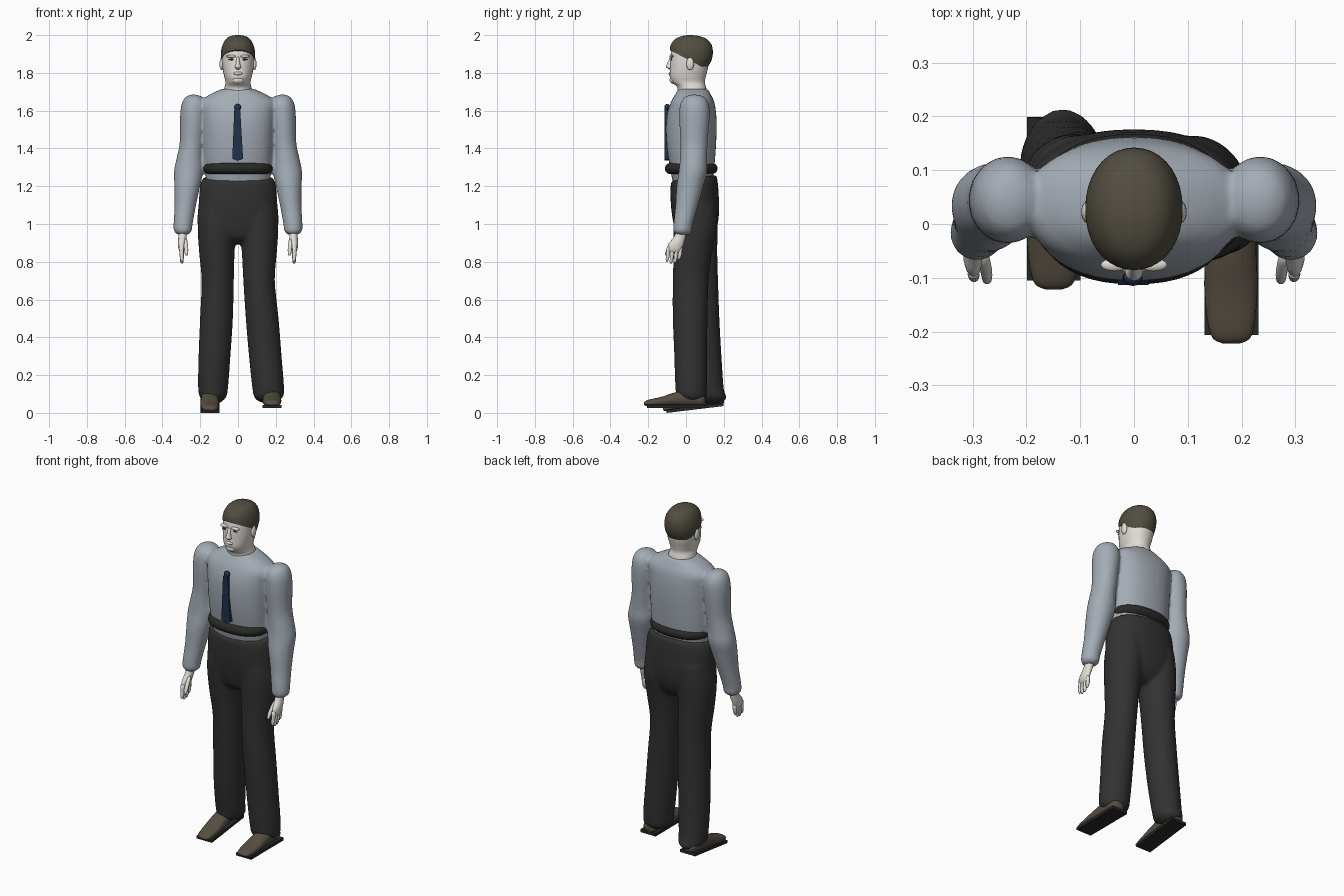
import bpy, bmesh, math
from mathutils import Matrix, Vector


def mat(name, r, g, b):
    m = bpy.data.materials.new(name)
    m.diffuse_color = (r, g, b, 1)
    return m


SHIRT = mat("shirt_grey_blue", 0.37, 0.41, 0.46)
TROUSER = mat("trouser_charcoal", 0.032, 0.032, 0.032)
BELT = mat("belt_black", 0.022, 0.022, 0.021)
SKIN = mat("pale_skin", 0.76, 0.73, 0.68)
HAIR = mat("hair_brown", 0.085, 0.075, 0.053)
SHOE = mat("shoe_brown", 0.095, 0.077, 0.055)
TIE = mat("tie_navy", 0.014, 0.032, 0.07)
EYE = mat("eye_dark", 0.06, 0.055, 0.05)


def spline(p0, p1, p2, p3, t):
    return 0.5 * (2 * p1 + (p2 - p0) * t + (2 * p0 - 5 * p1 + 4 * p2 - p3) * t * t
                  + (3 * p1 - p0 - 3 * p2 + p3) * t ** 3)


def finish(name, bm, m):
    bmesh.ops.recalc_face_normals(bm, faces=bm.faces[:])
    me = bpy.data.meshes.new(name)
    bm.to_mesh(me)
    bm.free()
    me.materials.append(m)
    for p in me.polygons:
        p.use_smooth = True
    ob = bpy.data.objects.new(name, me)
    bpy.context.collection.objects.link(ob)
    return ob


def loft(name, rings, m, axis="z", n=28, steps=4, power=2.0):
    """Closed skin through rounded rings (t, a0, a1, b0, b1) along an axis."""
    full = []
    for i in range(len(rings) - 1):
        q = [rings[max(i - 1, 0)], rings[i], rings[i + 1], rings[min(i + 2, len(rings) - 1)]]
        for k in range(steps):
            full.append([spline(*c, k / steps) for c in zip(*q)])
    full.append(rings[-1])
    bm = bmesh.new()
    loops = []
    for t, a0, a1, b0, b1 in full:
        loop = []
        for k in range(n):
            w = 2 * math.pi * k / n
            c, s = math.cos(w), math.sin(w)
            a = (a0 + a1) / 2 + (a1 - a0) / 2 * math.copysign(abs(c) ** (2 / power), c)
            b = (b0 + b1) / 2 + (b1 - b0) / 2 * math.copysign(abs(s) ** (2 / power), s)
            loop.append(bm.verts.new((a, b, t) if axis == "z" else (a, t, b)))
        loops.append(loop)
    for p, q in zip(loops, loops[1:]):
        for k in range(n):
            bm.faces.new((p[k], p[(k + 1) % n], q[(k + 1) % n], q[k]))
    bm.faces.new(loops[0])
    bm.faces.new(loops[-1])
    return finish(name, bm, m)


def ball(name, loc, size, m, seg=16):
    bm = bmesh.new()
    bmesh.ops.create_uvsphere(bm, u_segments=seg, v_segments=seg // 2 + 2, radius=1)
    bm.transform(Matrix.Translation(loc) @ Matrix.Diagonal((*size, 1)))
    return finish(name, bm, m)


def side(rings, s):
    return rings if s > 0 else [(t, -a1, -a0, b0, b1) for t, a0, a1, b0, b1 in rings]


def fuse(name, parts, voxel=0.01):
    """Join overlapping parts into one continuous skin."""
    bpy.ops.object.select_all(action="DESELECT")
    for p in parts:
        p.select_set(True)
    ob = parts[0]
    bpy.context.view_layer.objects.active = ob
    bpy.ops.object.join()
    ob.name = name
    r = ob.modifiers.new("skin", "REMESH")
    r.mode, r.voxel_size, r.use_smooth_shade = "VOXEL", voxel, True
    sm = ob.modifiers.new("soften", "SMOOTH")
    sm.factor, sm.iterations = 0.5, 3
    for md in ("skin", "soften"):
        bpy.ops.object.modifier_apply(modifier=md)
    return ob


# Shirt: torso and both sleeves in one skin
torso = loft("torso", [
    (1.21, -.165, .165, -.068, .14), (1.3, -.178, .178, -.085, .15), (1.4, -.185, .185, -.1, .158),
    (1.5, -.19, .19, -.106, .162), (1.58, -.195, .195, -.1, .16), (1.645, -.2, .2, -.08, .15),
    (1.685, -.15, .15, -.058, .132), (1.715, -.085, .085, -.04, .115)], SHIRT, n=40, power=2.25)
sleeve = [
    (1.685, .22, .25, .03, .06), (1.67, .185, .28, -.01, .1), (1.63, .165, .3, -.032, .122),
    (1.56, .165, .307, -.036, .125), (1.43, .18, .309, -.03, .115), (1.35, .185, .325, -.032, .112),
    (1.28, .184, .339, -.038, .112), (1.2, .2, .337, -.05, .092), (1.1, .222, .336, -.056, .064),
    (1.0, .24, .341, -.066, .036), (.96, .246, .338, -.066, .03), (.942, .27, .315, -.045, .01)]
fuse("shirt", [torso] + [loft("sleeve", side(sleeve, s), SHIRT) for s in (1, -1)])

# Trousers: hips and two legs, the legs standing in a slight stride
hips = loft("hips", [
    (1.24, -.185, .185, -.078, .16), (1.2, -.2, .2, -.082, .168), (1.1, -.209, .209, -.08, .176),
    (1.0, -.213, .213, -.066, .168), (.93, -.17, .17, -.045, .14), (.895, -.1, .1, 0, .1)],
    TROUSER, n=40, power=2.2)
for v in hips.data.vertices:
    if v.co.z > 1.17:
        v.co.z += 0.13 * (v.co.y - 0.01)
leg_r = loft("leg", [
    (1.12, .0, .2, -.06, .16), (1.0, .008, .214, -.066, .164), (.85, .02, .206, -.066, .138),
    (.7, .028, .195, -.07, .12), (.5, .041, .215, -.07, .114), (.3, .058, .231, -.062, .112),
    (.13, .076, .244, -.056, .11), (.08, .088, .235, -.045, .105), (.055, .12, .2, 0, .07)], TROUSER)
leg_l = loft("leg", [
    (1.12, -.2, .0, -.06, .165), (1.0, -.214, -.008, -.06, .168), (.85, -.206, -.018, -.045, .166),
    (.7, -.193, -.022, -.025, .17), (.5, -.201, -.027, -.008, .177), (.3, -.209, -.04, .01, .188),
    (.13, -.211, -.053, .035, .2), (.08, -.2, -.065, .045, .214), (.05, -.17, -.1, .09, .185)], TROUSER)
fuse("trousers", [hips, leg_r, leg_l])

# Belt
loft("belt", [
    (1.265, -.165, .165, -.09, .145), (1.275, -.178, .178, -.105, .16), (1.293, -.184, .184, -.112, .167),
    (1.312, -.178, .178, -.105, .16), (1.322, -.165, .165, -.09, .145)], BELT, n=48, power=2.3)

# Tie and knot
bm = bmesh.new()
outline = [(-.03, 1.345), (-.003, 1.335), (.027, 1.345), (.012, 1.6), (.009, 1.61), (-.017, 1.61), (-.02, 1.6)]
front = [bm.verts.new((x, -.113, z)) for x, z in outline]
back = [bm.verts.new((x, -.085, z)) for x, z in outline]
bm.faces.new(front)
bm.faces.new(back)
for i in range(len(outline)):
    j = (i + 1) % len(outline)
    bm.faces.new((front[i], front[j], back[j], back[i]))
tie = finish("tie", bm, TIE)
for p in tie.data.polygons:
    p.use_smooth = False
ball("tie_knot", (-.002, -.1, 1.618), (.018, .015, .018), TIE)

# Head and neck
loft("head", [
    (1.66, -.085, .085, -.05, .12), (1.72, -.072, .072, -.045, .107), (1.75, -.066, .066, -.074, .1),
    (1.78, -.073, .073, -.086, .105), (1.82, -.081, .081, -.085, .115), (1.87, -.085, .085, -.083, .122),
    (1.92, -.083, .083, -.076, .125), (1.965, -.06, .06, -.045, .1), (1.98, -.02, .02, 0, .05)],
    SKIN, n=32, power=2.15)
loft("nose", [(1.818, -.008, .008, -.088, -.07), (1.83, -.017, .017, -.105, -.07),
              (1.845, -.012, .012, -.102, -.07), (1.885, -.007, .007, -.084, -.07)], SKIN, n=12)
ball("chin", (0, -.067, 1.762), (.032, .02, .02), SKIN)
ball("lips", (0, -.083, 1.797), (.024, .009, .009), SKIN)
for s in (1, -1):
    ball("ear", (s * .087, .022, 1.848), (.011, .02, .034), SKIN)
    ball("brow", (s * .036, -.076, 1.888), (.026, .012, .008), SKIN)
    ball("eye", (s * .035, -.0775, 1.871), (.015, .004, .0045), EYE)

# Hair: full cap trimmed along a sloping hairline
hair = loft("hair", [
    (1.8, -.07, .07, -.05, .09), (1.83, -.082, .082, -.075, .115), (1.87, -.089, .089, -.083, .136),
    (1.91, -.09, .09, -.086, .142), (1.95, -.081, .081, -.08, .135), (1.98, -.063, .063, -.055, .108),
    (1.995, -.038, .038, -.02, .07), (2.0, -.01, .01, .01, .03)], HAIR, n=36, power=2.1)
bm = bmesh.new()
bm.from_mesh(hair.data)
cut = bmesh.ops.bisect_plane(bm, geom=bm.verts[:] + bm.edges[:] + bm.faces[:], dist=1e-5,
                             plane_co=(0, -.08, 1.918), plane_no=Vector((0, .1, .19)).normalized(),
                             clear_inner=True)
bmesh.ops.edgeloop_fill(bm, edges=[e for e in cut["geom_cut"] if isinstance(e, bmesh.types.BMEdge)])
bm.to_mesh(hair.data)
bm.free()

# Hands: palm, four fingers, thumb
palm = [(.97, .272, .315, -.045, .005), (.93, .272, .316, -.066, -.002), (.895, .278, .318, -.092, -.012),
        (.865, .282, .314, -.1, -.022), (.85, .29, .306, -.09, -.03)]
for s in (1, -1):
    loft("palm", side(palm, s), SKIN, n=16)
    for i, tip in enumerate((.8, .79, .793, .81)):
        y = -.092 + .021 * i
        loft("finger", side([(.88, .287, .309, y - .01, y + .01), (.84, .287, .309, y - .013, y + .008),
                             (tip + .012, .288, .306, y - .016, y + .001),
                             (tip, .294, .3, y - .012, y - .005)], s), SKIN, n=10, steps=2)
    loft("thumb", side([(.92, .27, .292, -.066, -.045), (.88, .264, .286, -.095, -.072),
                        (.845, .264, .282, -.112, -.093), (.832, .27, .276, -.108, -.1)], s),
         SKIN, n=10, steps=2)

# Shoes: rounded upper on a flat square-edged sole; the rear one tips toe-down
upper = [(-.222, .165, .197, .044, .054), (-.205, .142, .22, .036, .068), (-.13, .131, .229, .035, .085),
         (-.06, .132, .228, .035, .108), (.02, .134, .226, .035, .125), (.085, .142, .218, .035, .1),
         (.102, .165, .195, .045, .08)]
rear = Matrix.Translation((-.33, .105, -.0024)) @ Matrix.Rotation(.12, 4, "X")
for name, m4 in (("front", Matrix()), ("rear", rear)):
    loft(name + "_shoe", upper, SHOE, axis="y", n=24, power=2.3).data.transform(m4)
    bm = bmesh.new()
    bmesh.ops.create_cube(bm, size=1)
    bm.transform(m4 @ Matrix.Translation((.181, -.054, .035)) @ Matrix.Diagonal((.1, .304, .016, 1)))
    sole = finish(name + "_sole", bm, BELT)
    for p in sole.data.polygons:
        p.use_smooth = False
